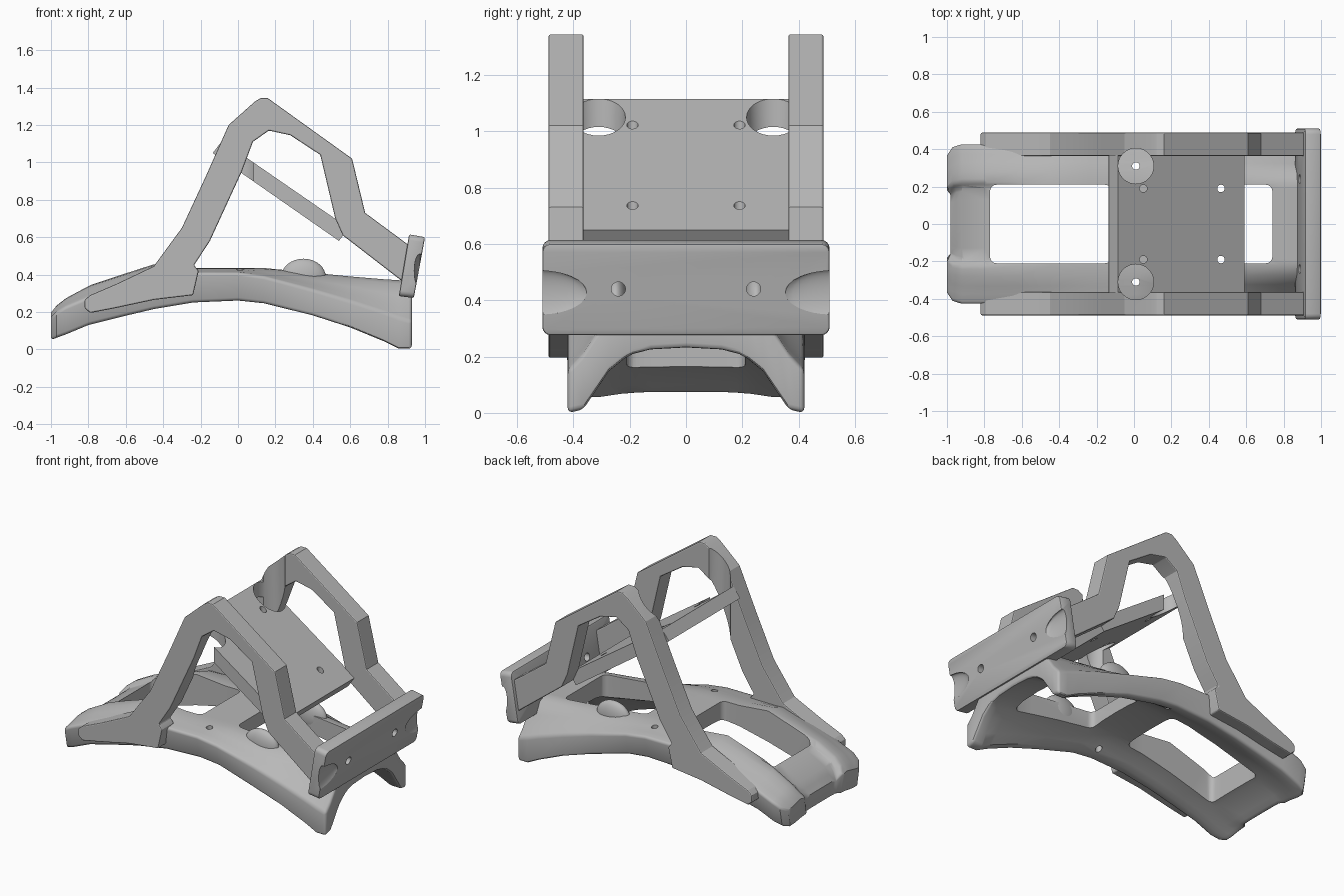
import bpy, bmesh
from mathutils import Matrix

old = bpy.data.objects.get("Cube")
if old:
    bpy.data.objects.remove(old, do_unlink=True)

grey = bpy.data.materials.new("plain grey")
grey.use_nodes = True
grey.diffuse_color = (0.48, 0.48, 0.48, 1)
grey.node_tree.nodes["Principled BSDF"].inputs["Base Color"].default_value = (0.48, 0.48, 0.48, 1)


def make_object(name, bm):
    bmesh.ops.recalc_face_normals(bm, faces=bm.faces)
    mesh = bpy.data.meshes.new(name)
    bm.to_mesh(mesh)
    bm.free()
    mesh.materials.append(grey)
    obj = bpy.data.objects.new(name, mesh)
    bpy.context.collection.objects.link(obj)
    return obj


def prism(name, points, y0, y1):
    """Extrude an x-z profile along y."""
    bm = bmesh.new()
    face = bm.faces.new([bm.verts.new((x, y0, z)) for x, z in points])
    new = bmesh.ops.extrude_face_region(bm, geom=[face])["geom"]
    bmesh.ops.translate(bm, vec=(0, y1 - y0, 0), verts=[v for v in new if isinstance(v, bmesh.types.BMVert)])
    return make_object(name, bm)


def rod(name, centre, radius, length, axis="Z"):
    bm = bmesh.new()
    bmesh.ops.create_cone(bm, cap_ends=True, segments=32, radius1=radius, radius2=radius, depth=length)
    turn = {"Z": Matrix(), "X": Matrix.Rotation(1.5708, 4, "Y")}[axis]
    bmesh.ops.transform(bm, matrix=Matrix.Translation(centre) @ turn, verts=bm.verts)
    return make_object(name, bm)


def ellipsoid(name, centre, radii):
    bm = bmesh.new()
    bmesh.ops.create_uvsphere(bm, u_segments=32, v_segments=16, radius=1,
                              matrix=Matrix.Translation(centre) @ Matrix.Diagonal((*radii, 1)))
    return make_object(name, bm)


def apply(obj, mod):
    bpy.context.view_layer.objects.active = obj
    bpy.ops.object.modifier_apply(modifier=mod.name)


def bevel(obj, width, segments=2):
    mod = obj.modifiers.new("edge rounding", "BEVEL")
    mod.width, mod.segments = width, segments
    mod.limit_method, mod.angle_limit = "ANGLE", 0.75
    apply(obj, mod)


def cut(obj, cutter):
    mod = obj.modifiers.new("cut", "BOOLEAN")
    mod.operation, mod.object, mod.solver = "DIFFERENCE", cutter, "EXACT"
    apply(obj, mod)
    bpy.data.objects.remove(cutter, do_unlink=True)


def smooth(obj, angle=0.25):
    bpy.ops.object.select_all(action="DESELECT")
    obj.select_set(True)
    bpy.context.view_layer.objects.active = obj
    bpy.ops.object.shade_smooth_by_angle(angle=angle)


# Arched base: x, crest, shoulder, outer underside, middle underside, half width
stations = [
    (-1.0, 0.20, 0.17, 0.05, 0.07, 0.37), (-0.97, 0.235, 0.20, 0.062, 0.08, 0.415),
    (-0.92, 0.275, 0.23, 0.08, 0.10, 0.43),
    (-0.80, 0.34, 0.28, 0.13, 0.155, 0.43), (-0.62, 0.40, 0.35, 0.175, 0.21, 0.43),
    (-0.45, 0.455, 0.40, 0.215, 0.26, 0.43), (-0.24, 0.435, 0.41, 0.25, 0.31, 0.43),
    (0.0, 0.435, 0.41, 0.26, 0.34, 0.43), (0.14, 0.435, 0.39, 0.245, 0.345, 0.43),
    (0.40, 0.41, 0.32, 0.18, 0.31, 0.42), (0.60, 0.39, 0.26, 0.115, 0.28, 0.42),
    (0.78, 0.375, 0.20, 0.04, 0.255, 0.42), (0.86, 0.37, 0.17, 0.0, 0.24, 0.42),
    (0.93, 0.36, 0.15, 0.0, 0.23, 0.42),
]
# Across the half width: fraction, top drop towards shoulder, underside drop towards edge
across = [(0, 0, 0), (0.3, 0, 0.03), (0.45, 0, 0.1), (0.52, 0, 0.17), (0.65, 0.1, 0.36),
          (0.77, 0.42, 0.68), (0.87, 0.72, 0.95), (1, 1, 1)]
across = [(-f, a, b) for f, a, b in reversed(across[1:])] + across

bm = bmesh.new()
rings = []
for x, crest, shoulder, outer, middle, half in stations:
    top, under = [], []
    tuck = 0.93 if x < 0.2 else 1
    for f, a, b in across:
        inner_back = x < -0.7 and abs(f) < 0.5
        dip = 0.03 if inner_back else 0
        px = x + 0.02 if inner_back and x < -0.95 else x
        top.append(bm.verts.new((px, f * half, crest + (shoulder - crest) * a - dip)))
        under.append(bm.verts.new((px, f * half * tuck, middle + (outer - middle) * b)))
    rings.append(top + under[::-1])
for one, two in zip(rings, rings[1:]):
    for i in range(len(one)):
        j = (i + 1) % len(one)
        bm.faces.new((one[i], one[j], two[j], two[i]))
for ring in (rings[0], rings[-1]):
    n = len(ring)
    for i in range(n // 2 - 1):
        bm.faces.new((ring[i], ring[i + 1], ring[n - 2 - i], ring[n - 1 - i]))
base = make_object("arched_base", bm)
bevel(base, 0.022, 3)


# Rounded openings through the base, leaving a bridge in the middle
def opening(x0, x1, half):
    bm = bmesh.new()
    bmesh.ops.create_cube(bm, size=1, matrix=Matrix.Translation(((x0 + x1) / 2, 0, 0.3))
                          @ Matrix.Diagonal((x1 - x0, half * 2, 1, 1)))
    upright = [e for e in bm.edges if abs(e.verts[0].co.z - e.verts[1].co.z) > 0.5]
    bmesh.ops.bevel(bm, geom=upright, offset=0.035, segments=4, affect="EDGES", profile=0.5)
    return make_object("opening_cutter", bm)


cut(base, opening(-0.77, -0.12, 0.21))
cut(base, opening(0.14, 0.74, 0.21))
for side in (-1, 1):
    cut(base, rod("screw_cutter", (0.01, side * 0.31, 0.4), 0.02, 1))
smooth(base, 0.55)

# Low rounded bosses along the inner edges of the rails
for side, label in ((1, "left"), (-1, "right")):
    smooth(ellipsoid(label + "_rail_boss", (0.35, side * 0.25, 0.385), (0.12, 0.045, 0.1)), 0.6)

# Side frames, each an angular arch from the rear foot to the front plate
frame = [(-0.82, 0.265), (-0.79, 0.29), (-0.65, 0.35), (-0.45, 0.445), (-0.30, 0.65), (-0.17, 0.93),
         (-0.05, 1.20), (0.09, 1.325), (0.12, 1.343), (0.16, 1.343), (0.61, 1.02), (0.68, 0.73),
         (0.93, 0.545), (0.89, 0.355), (0.56, 0.61), (0.52, 0.70), (0.44, 1.04),
         (0.28, 1.145), (0.165, 1.17), (0.08, 1.11), (0.02, 0.95), (-0.15, 0.58),
         (-0.235, 0.45), (-0.21, 0.42), (-0.24, 0.29), (-0.45, 0.265), (-0.66, 0.22), (-0.79, 0.195),
         (-0.82, 0.22)]
for side, label in ((1, "left"), (-1, "right")):
    obj = prism(label + "_side_frame", frame, side * 0.363, side * 0.488)
    bevel(obj, 0.007)
    cut(obj, rod("tool_cutter", (0.01, side * 0.31, 1), 0.095, 1))
    smooth(obj)

# Sloping tray between the frames, with tool openings and screw holes
tray = prism("sloping_tray", [(-0.135, 1.05), (-0.085, 1.115), (0.59, 0.65), (0.54, 0.58)], -0.37, 0.37)
for side in (-1, 1):
    cut(tray, rod("tool_cutter", (0.01, side * 0.31, 1), 0.095, 1))
    for x in (0.05, 0.465):
        cut(tray, rod("screw_cutter", (x, side * 0.19, 0.9), 0.02, 1))
smooth(tray)

# Leaning front plate with rounded corners, soft end scoops and screw holes
plate = prism("front_plate", [(0.86, 0.285), (0.94, 0.275), (1.0, 0.60), (0.915, 0.615)], -0.51, 0.51)
bm = bmesh.new()
bm.from_mesh(plate.data)
corners = [e for e in bm.edges if abs(e.verts[0].co.y - e.verts[1].co.y) < 0.01
           and abs(e.verts[0].co.z - e.verts[1].co.z) < 0.1]
bmesh.ops.bevel(bm, geom=corners, offset=0.03, segments=4, affect="EDGES", profile=0.5)
bm.to_mesh(plate.data)
bm.free()
bevel(plate, 0.008)
for side in (-1, 1):
    cut(plate, ellipsoid("scoop_cutter", (0.972, side * 0.52, 0.42), (0.03, 0.17, 0.09)))
    cut(plate, rod("screw_cutter", (0.93, side * 0.24, 0.44), 0.025, 0.4, "X"))
smooth(plate, 0.4)
